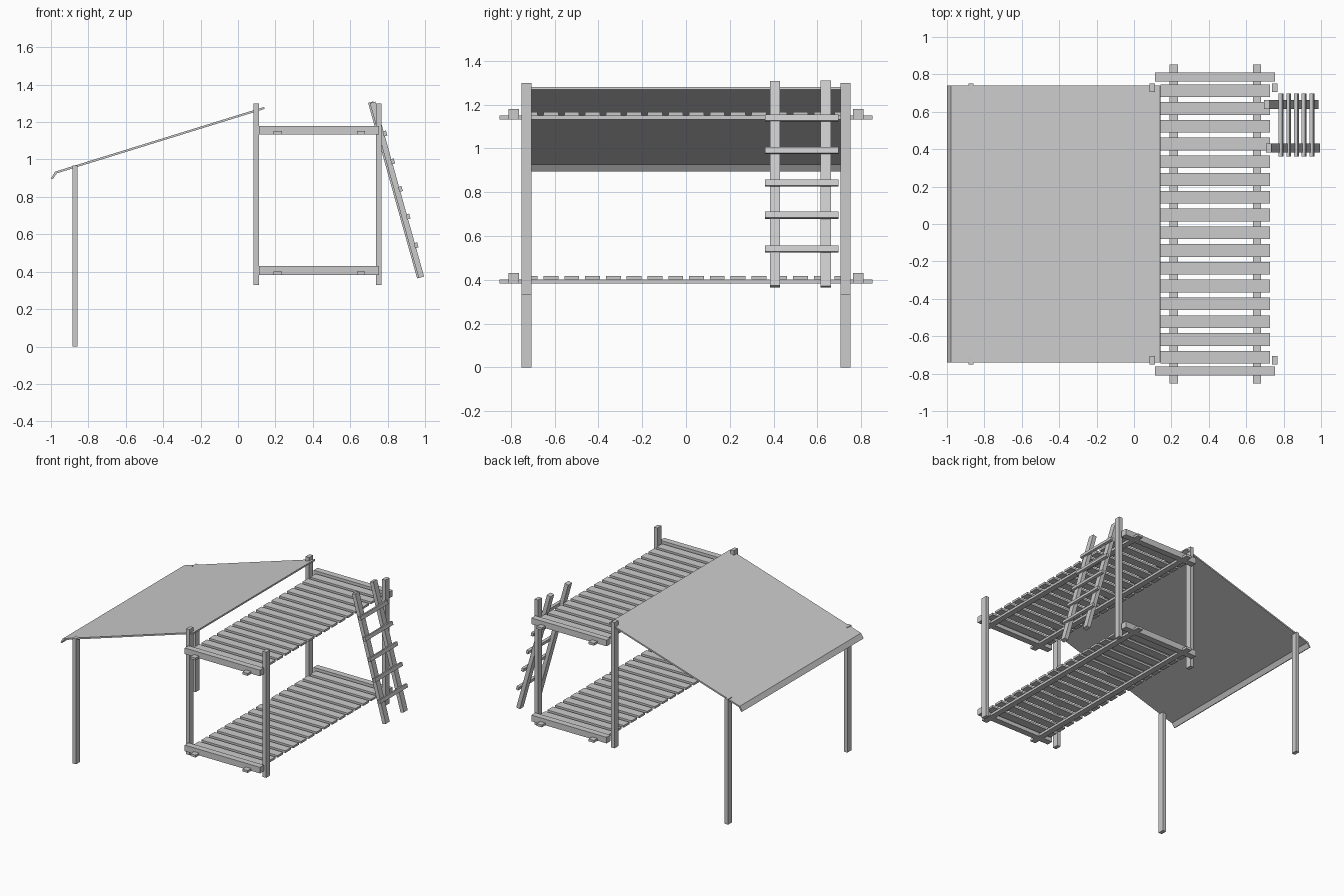
import bpy, bmesh, math
from mathutils import Matrix

if "Cube" in bpy.data.objects:
    bpy.data.objects.remove(bpy.data.objects["Cube"])


def boxes(name, items):
    """One object made of boxes given as ((x0,x1),(y0,y1),(z0,z1), optional tilt about y)."""
    bm = bmesh.new()
    for xs, ys, zs, *tilt in items:
        centre = [(a + b) / 2 for a, b in (xs, ys, zs)]
        size = [b - a for a, b in (xs, ys, zs)]
        m = (Matrix.Translation(centre)
             @ Matrix.Rotation(tilt[0] if tilt else 0, 4, 'Y')
             @ Matrix.Diagonal((*size, 1)))
        bmesh.ops.create_cube(bm, size=1, matrix=m)
    me = bpy.data.meshes.new(name)
    bm.to_mesh(me)
    bm.free()
    ob = bpy.data.objects.new(name, me)
    bpy.context.collection.objects.link(ob)
    return ob


def around(x, y, z, sx, sy, sz, tilt=0):
    """Box description from centre and size."""
    return ((x - sx / 2, x + sx / 2), (y - sy / 2, y + sy / 2),
            (z - sz / 2, z + sz / 2), tilt)


ends = [(-0.752, -0.705), (0.705, 0.752)]

# Upright posts
boxes("bunk_posts", [(xs, ys, (0.33, 1.30))
                     for xs in ((0.084, 0.113), (0.738, 0.767)) for ys in ends])
boxes("canopy_posts", [((-0.886, -0.857), ys, (0, 0.968)) for ys in ends])

# Two bunks: long beams, end rails and slats
for label, z in (("lower", 0.383), ("upper", 1.133)):
    boxes(label + "_beams", [(xs, (-0.853, 0.853), (z, z + 0.018))
                             for xs in ((0.19, 0.235), (0.635, 0.68))])
    boxes(label + "_end_rails", [((0.112, 0.755), ys, (z, z + 0.047))
                                 for ys in ((-0.81, -0.762), (0.762, 0.81))])
    boxes(label + "_slats", [around(0.435, -0.712 + i * 0.095, z + 0.0255, 0.586, 0.068, 0.016)
                             for i in range(16)])

# Leaning ladder
lean = -math.radians(15.6)
boxes("ladder_rails", [around(0.85, 0.407, 0.8375, 0.03, 0.047, 0.971, lean),
                       around(0.841, 0.639, 0.8375, 0.03, 0.047, 0.974, lean)])
boxes("ladder_rungs", [around(0.869 - (z - 0.84) * 0.279, 0.529, z, 0.019, 0.335, 0.028, lean)
                       for z in (1.139, 0.99, 0.842, 0.695, 0.541)])

# Sloping canopy with turned-down lip, extruded from its side profile
profile = [(0.14, 1.281), (-0.978, 0.935), (-1.0, 0.899),
           (-0.99, 0.895), (-0.968, 0.926), (0.142, 1.27)]
bm = bmesh.new()
face = bm.faces.new([bm.verts.new((x, -0.74, z)) for x, z in profile])
new = bmesh.ops.extrude_face_region(bm, geom=[face])["geom"]
bmesh.ops.translate(bm, vec=(0, 1.48, 0),
                    verts=[g for g in new if isinstance(g, bmesh.types.BMVert)])
bmesh.ops.recalc_face_normals(bm, faces=bm.faces)
mesh = bpy.data.meshes.new("canopy")
bm.to_mesh(mesh)
bm.free()
bpy.context.collection.objects.link(bpy.data.objects.new("canopy", mesh))
